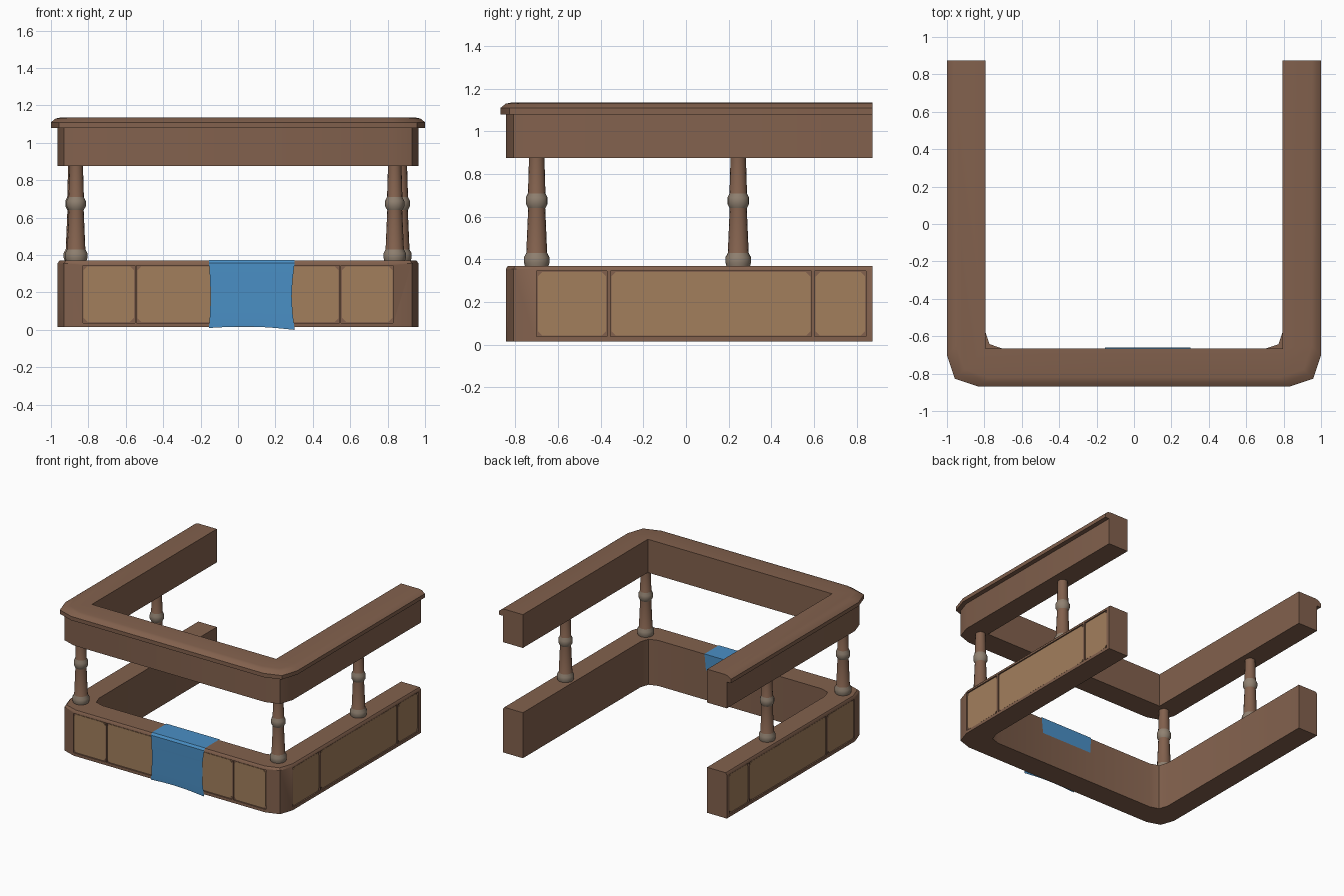
import bpy, bmesh, math
from mathutils import Matrix, Vector

cube = bpy.data.objects.get("Cube")
if cube:
    bpy.data.objects.remove(cube, do_unlink=True)

BACK = 0.875


def material(name, rgb):
    m = bpy.data.materials.new(name)
    m.use_nodes = True
    m.diffuse_color = (*rgb, 1)
    bsdf = next(n for n in m.node_tree.nodes if n.type == 'BSDF_PRINCIPLED')
    bsdf.inputs["Base Color"].default_value = (*rgb, 1)
    return m


brown = material("brown wood", (0.225, 0.120, 0.075))
tan = material("tan panel", (0.365, 0.212, 0.108))
blue = material("blue cloth", (0.068, 0.275, 0.558))
ring_grey = material("grey brown ring", (0.28, 0.22, 0.165))


def finish(name, bm, mats, fix_normals=True):
    if fix_normals:
        bmesh.ops.recalc_face_normals(bm, faces=bm.faces)
    me = bpy.data.meshes.new(name)
    bm.to_mesh(me)
    bm.free()
    for m in mats:
        me.materials.append(m)
    ob = bpy.data.objects.new(name, me)
    bpy.context.collection.objects.link(ob)
    return ob


def smooth(ob, degrees=35):
    bpy.ops.object.select_all(action='DESELECT')
    ob.select_set(True)
    bpy.context.view_layer.objects.active = ob
    bpy.ops.object.shade_smooth_by_angle(angle=math.radians(degrees))


def arm_line(w, front, c):
    """U-shaped line with cut corners, from the +x back end to the -x one."""
    half = [(w, BACK), (w, front + c), (w - c / 4, front + c / 4), (w - c, front)]
    if c == 0:
        half = [(w, BACK), (w, front)]
    return half + [(-x, y) for x, y in reversed(half)]


def u_shape(name, layers, corner, inner_corner):
    """Loft a U-shaped solid through layers of (z, half width, front y)."""
    bm = bmesh.new()
    rings = []
    inner = arm_line(0.795, -0.665, inner_corner)
    for z, w, front in layers:
        pts = arm_line(w, front, corner) + inner[::-1]
        rings.append([bm.verts.new((x, y, z)) for x, y in pts])
    n = len(rings[0])
    for a, b in zip(rings, rings[1:]):
        for i in range(n):
            j = (i + 1) % n
            bm.faces.new((a[i], a[j], b[j], b[i]))
    bm.faces.new(rings[0])
    bm.faces.new(rings[-1])
    return finish(name, bm, [brown])


# Counter and canopy
counter = u_shape("counter", [(0.015, 0.965, -0.845), (0.355, 0.965, -0.845),
                              (0.37, 0.955, -0.835)], 0.14, 0.09)
canopy = u_shape("canopy_beam", [(0.875, 0.965, -0.845), (1.08, 0.965, -0.845)], 0.14, 0)
cornice = u_shape("canopy_cornice", [(1.08, 1.0, -0.87), (1.11, 1.0, -0.87),
                                     (1.13, 0.975, -0.845), (1.135, 0.95, -0.82)], 0.17, 0)

# Panels: (face transform, start, end) in a local frame with u along the face
front_face = Matrix.Translation((0, -0.845, 0))
left_face = Matrix.Translation((0.965, 0, 0)) @ Matrix.Rotation(math.pi / 2, 4, 'Z')
front_spans = [(-0.83, -0.552), (-0.542, 0.542), (0.552, 0.83)]
side_spans = [(-0.70, -0.37), (-0.355, 0.588), (0.603, 0.845)]
LOW, HIGH, DEPTH = 0.038, 0.345, 0.01


def slab(bm, place, a, b, low, high, y0, y1, cut=0.0):
    """Upright plate on a face, with optional cut corners."""
    pts = [(a + cut, low), (b - cut, low), (b, low + cut), (b, high - cut),
           (b - cut, high), (a + cut, high), (a, high - cut), (a, low + cut)]
    if cut == 0:
        pts = pts[::2]
    rows = [[bm.verts.new(place @ Vector((u, y, z))) for u, z in pts] for y in (y0, y1)]
    n = len(pts)
    bm.faces.new(rows[0])
    bm.faces.new(rows[1][::-1])
    for i in range(n):
        j = (i + 1) % n
        bm.faces.new((rows[0][j], rows[0][i], rows[1][i], rows[1][j]))


mirror = Matrix.Scale(-1, 4, (1, 0, 0))
faces = [("front", front_face, front_spans), ("left", left_face, side_spans),
         ("right", mirror @ left_face, side_spans)]
cut_bm = bmesh.new()
for side, place, spans in faces:
    bm = bmesh.new()
    for a, b in spans:
        slab(cut_bm, place, a, b, LOW, HIGH, -0.05, DEPTH)
        slab(bm, place, a + 0.005, b - 0.005, LOW + 0.005, HIGH - 0.005,
             DEPTH - 0.005, DEPTH + 0.002, 0.02)
    finish(side + "_panels", bm, [tan])

# Sink the panel recesses into the counter
cutter = finish("panel_cutter", cut_bm, [brown])
cutter.hide_render = True
mod = counter.modifiers.new("recesses", 'BOOLEAN')
mod.operation = 'DIFFERENCE'
mod.solver = 'EXACT'
mod.object = cutter
bpy.context.view_layer.objects.active = counter
bpy.ops.object.modifier_apply(modifier=mod.name)
bpy.data.objects.remove(cutter, do_unlink=True)
for ob in (counter, canopy):
    smooth(ob)
smooth(cornice, 42)

# Turned posts: (radius, z), rings coloured by height
PROFILE = [(0.054, 0.365), (0.060, 0.385), (0.060, 0.41), (0.049, 0.43),
           (0.040, 0.64), (0.051, 0.66), (0.051, 0.69), (0.041, 0.71), (0.036, 0.88)]
SIDES = 16


def post(name, x, y):
    bm = bmesh.new()
    rings = []
    for r, z in PROFILE:
        rings.append([bm.verts.new((x + r * math.cos(t), y + r * math.sin(t), z))
                      for t in (math.tau * i / SIDES for i in range(SIDES))])
    for a, b in zip(rings, rings[1:]):
        for i in range(SIDES):
            j = (i + 1) % SIDES
            f = bm.faces.new((a[i], a[j], b[j], b[i]))
            z = f.calc_center_median().z
            f.material_index = int(z < 0.43 or 0.64 < z < 0.71)
    bm.faces.new(rings[0])
    bm.faces.new(rings[-1])
    smooth(finish(name, bm, [brown, ring_grey]), 30)


for name, x, y in [("front_left_post", 0.838, -0.70), ("front_right_post", -0.865, -0.70),
                   ("back_left_post", 0.868, 0.245), ("back_right_post", -0.872, 0.245)]:
    post(name, x, y)

# Cloth runner draped over the front of the counter: (y, z) path
path = [(-0.85, 0.0), (-0.852, 0.09), (-0.849, 0.18), (-0.851, 0.27), (-0.85, 0.357),
        (-0.837, 0.374), (-0.66, 0.374), (-0.66, 0.25)]
COLS = 10
bm = bmesh.new()
grid = []
for k, (y, z) in enumerate(path):
    pinch = 0.016 * math.sin(math.pi * min(z / 0.36, 1))
    a, b = -0.155 + pinch * 0.5, 0.303 - pinch
    row = []
    for i in range(COLS + 1):
        t = i / COLS
        lift = 0.01 * (1 - t) + 0.012 * math.sin(math.pi * t) if k == 0 else 0
        row.append(bm.verts.new((a + (b - a) * t, y, z + lift)))
    grid.append(row)
for p, q in zip(grid, grid[1:]):
    for i in range(COLS):
        bm.faces.new((p[i], p[i + 1], q[i + 1], q[i]))
smooth(finish("cloth_runner", bm, [blue], False))
